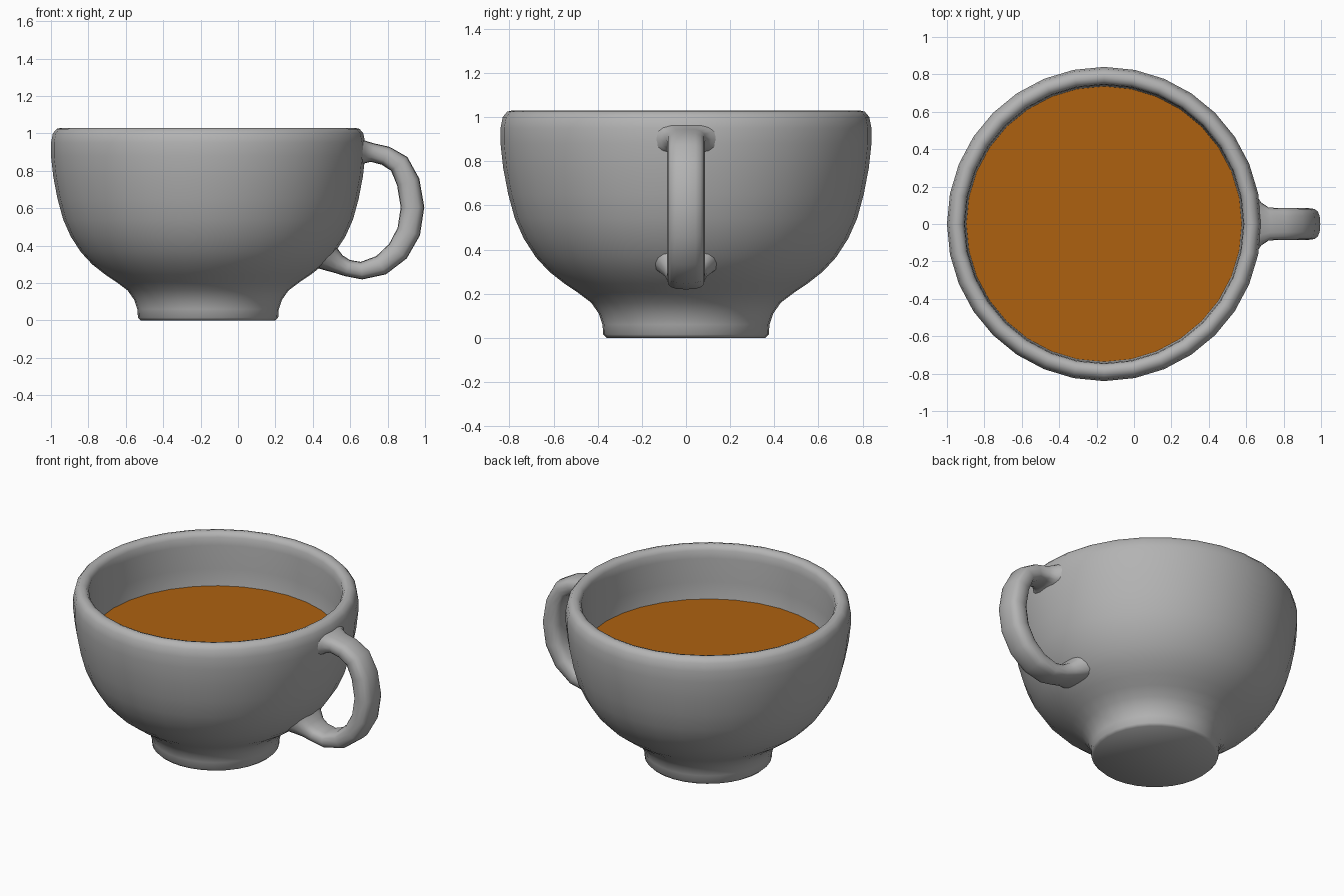
import bpy
import bmesh
from math import cos, sin, pi, radians, copysign
from mathutils import Vector, Matrix

if "Cube" in bpy.data.objects:
    bpy.data.objects.remove(bpy.data.objects["Cube"], do_unlink=True)

CENTRE_X = -0.16
SIDES = 32


def material(name, colour):
    mat = bpy.data.materials.new(name)
    mat.use_nodes = True
    mat.diffuse_color = (*colour, 1)
    mat.node_tree.nodes["Principled BSDF"].inputs["Base Color"].default_value = (*colour, 1)
    return mat


def finish(name, bm, mat):
    bmesh.ops.recalc_face_normals(bm, faces=bm.faces)
    mesh = bpy.data.meshes.new(name)
    bm.to_mesh(mesh)
    bm.free()
    mesh.materials.append(mat)
    obj = bpy.data.objects.new(name, mesh)
    bpy.context.collection.objects.link(obj)
    bpy.ops.object.select_all(action="DESELECT")
    obj.select_set(True)
    bpy.context.view_layer.objects.active = obj
    bpy.ops.object.shade_smooth_by_angle(angle=radians(50))
    return obj


def lathe(name, profile, mat):
    bm = bmesh.new()
    verts = [bm.verts.new((r, 0, z)) for r, z in profile]
    edges = [bm.edges.new(pair) for pair in zip(verts, verts[1:])]
    bmesh.ops.spin(bm, geom=verts + edges, cent=(0, 0, 0), axis=(0, 0, 1),
                   angle=2 * pi, steps=SIDES)
    bmesh.ops.remove_doubles(bm, verts=bm.verts, dist=0.0005)
    obj = finish(name, bm, mat)
    obj.location.x = CENTRE_X
    return obj


def sweep(name, stations, mat, sides=16):
    """Rounded-box section swept in the xz plane; station: x, z, half width, half thickness."""
    bm = bmesh.new()
    rings = []
    for i, (x, z, wide, thick) in enumerate(stations):
        a, b = stations[max(i - 1, 0)], stations[min(i + 1, len(stations) - 1)]
        along = Vector((b[0] - a[0], 0, b[1] - a[1])).normalized()
        out = Vector((-along.z, 0, along.x))
        ring = []
        for k in range(sides):
            c, s = cos(2 * pi * k / sides), sin(2 * pi * k / sides)
            u = copysign(abs(c) ** 0.7, c) * wide
            v = copysign(abs(s) ** 0.7, s) * thick
            ring.append(bm.verts.new(Vector((x, u, z)) + out * v))
        rings.append(ring)
    for r1, r2 in zip(rings, rings[1:]):
        for k in range(sides):
            j = (k + 1) % sides
            bm.faces.new((r1[k], r1[j], r2[j], r2[k]))
    bm.faces.new(rings[0])
    bm.faces.new(rings[-1])
    return finish(name, bm, mat)


ceramic = material("grey ceramic", (0.45, 0.45, 0.45))
drink = material("amber drink", (0.42, 0.12, 0.005))

# Cup: foot, rounded bowl, thick rim and inner wall
lathe("cup", [
    (0, 0), (0.36, 0), (0.375, 0.015), (0.378, 0.06), (0.395, 0.11),
    (0.43, 0.16), (0.49, 0.205), (0.55, 0.245), (0.62, 0.3), (0.68, 0.365),
    (0.735, 0.45), (0.775, 0.54), (0.805, 0.65), (0.828, 0.77),
    (0.84, 0.88), (0.84, 0.95), (0.83, 1.0), (0.81, 1.024), (0.785, 1.03),
    (0.762, 1.022), (0.748, 1.0), (0.744, 0.95), (0.74, 0.8), (0.736, 0.68),
    (0.69, 0.5), (0.56, 0.34), (0.35, 0.24), (0, 0.22)], ceramic)

# Drink surface, its edge buried slightly in the wall
lathe("drink_surface", [(0, 0.69), (0.743, 0.69)], drink)

# Handle flaring into the bowl at both ends
sweep("handle", [
    (0.61, 0.9, 0.22, 0.085), (0.65, 0.9, 0.16, 0.075), (0.68, 0.9, 0.115, 0.06),
    (0.72, 0.897, 0.088, 0.05), (0.79, 0.88, 0.085, 0.052),
    (0.862, 0.837, 0.085, 0.057), (0.91, 0.74, 0.085, 0.062),
    (0.933, 0.605, 0.085, 0.063), (0.913, 0.475, 0.085, 0.063),
    (0.855, 0.37, 0.085, 0.061), (0.765, 0.295, 0.085, 0.055),
    (0.66, 0.266, 0.085, 0.047), (0.585, 0.28, 0.088, 0.045),
    (0.535, 0.302, 0.1, 0.052), (0.49, 0.33, 0.13, 0.07),
    (0.44, 0.365, 0.17, 0.09)], ceramic)
